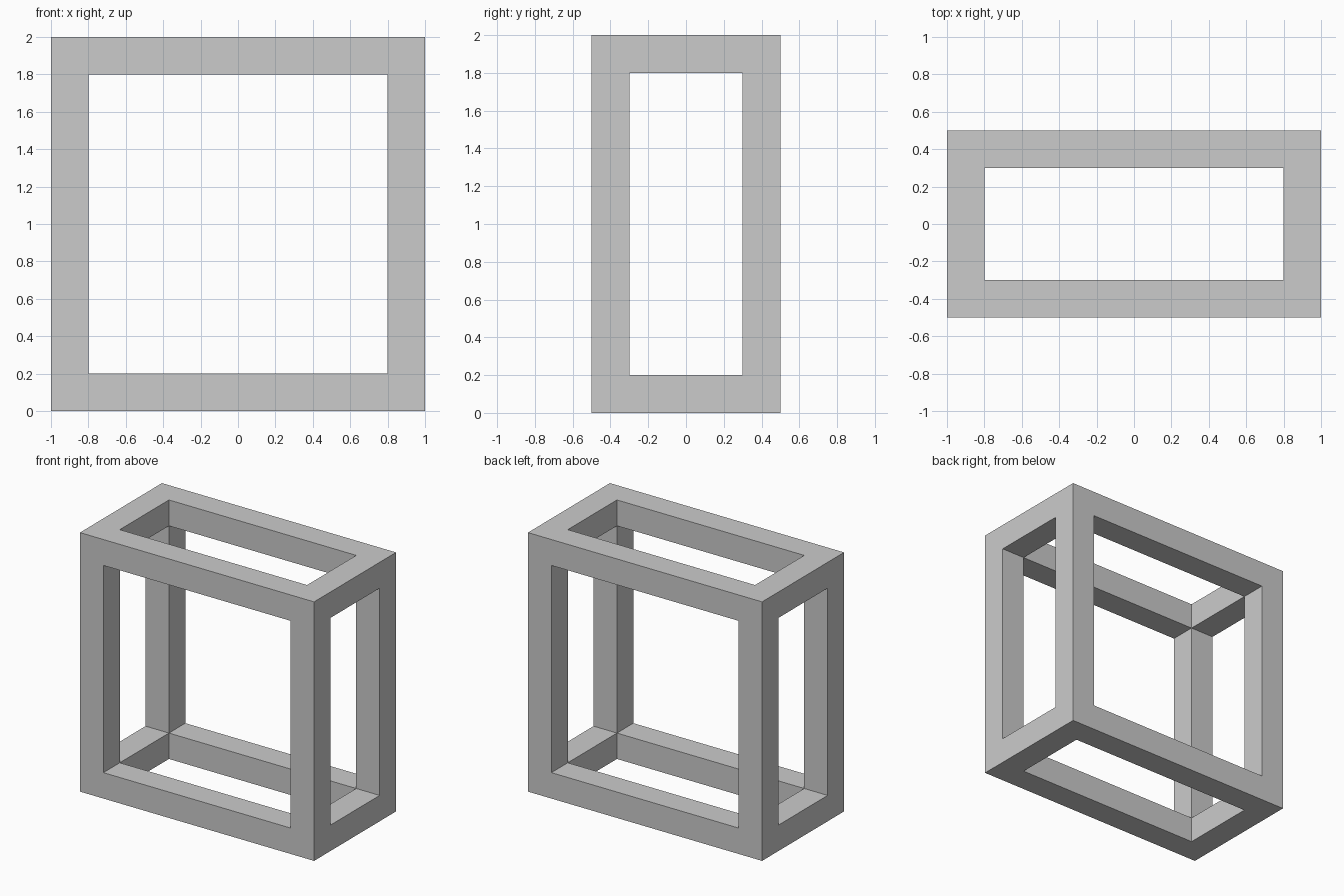
import bpy
import bmesh
from itertools import product
from mathutils import Vector

if "Cube" in bpy.data.objects:
    bpy.data.objects.remove(bpy.data.objects["Cube"], do_unlink=True)

SIZE = Vector((2.0, 1.0, 2.0))
BAR = 0.2

# Plain grey material
grey = bpy.data.materials.new("light_grey")
grey.use_nodes = True
colour = (0.6, 0.6, 0.6, 1.0)
grey.diffuse_color = colour
grey.node_tree.nodes["Principled BSDF"].inputs["Base Color"].default_value = colour

# Break lines along each axis: outer edge, bar, opening, bar
breaks = [(-s / 2, BAR - s / 2, s / 2 - BAR, s / 2) for s in SIZE]


def is_solid(cell):
    """A cell belongs to a bar or corner when at least two axes are at an end."""
    return all(0 <= i <= 2 for i in cell) and sum(i != 1 for i in cell) >= 2


# Box frame: one closed skin of twelve square bars, without inner walls
bm = bmesh.new()
for cell in filter(is_solid, product(range(3), repeat=3)):
    for axis, side in product(range(3), (0, 1)):
        neighbour = list(cell)
        neighbour[axis] += 2 * side - 1
        if is_solid(neighbour):
            continue
        u, v = (axis + 1) % 3, (axis + 2) % 3
        loop = [(0, 0), (1, 0), (1, 1), (0, 1)]
        corners = []
        for du, dv in loop if side else reversed(loop):
            step = [0, 0, 0]
            step[axis], step[u], step[v] = side, du, dv
            point = Vector([breaks[k][cell[k] + step[k]] for k in range(3)])
            point.z += SIZE.z / 2
            corners.append(bm.verts.new(point))
        bm.faces.new(corners)
bmesh.ops.remove_doubles(bm, verts=bm.verts, dist=0.001)
bmesh.ops.recalc_face_normals(bm, faces=bm.faces)

mesh = bpy.data.meshes.new("box_frame")
bm.to_mesh(mesh)
bm.free()
mesh.materials.append(grey)
frame = bpy.data.objects.new("box_frame", mesh)
bpy.context.collection.objects.link(frame)
